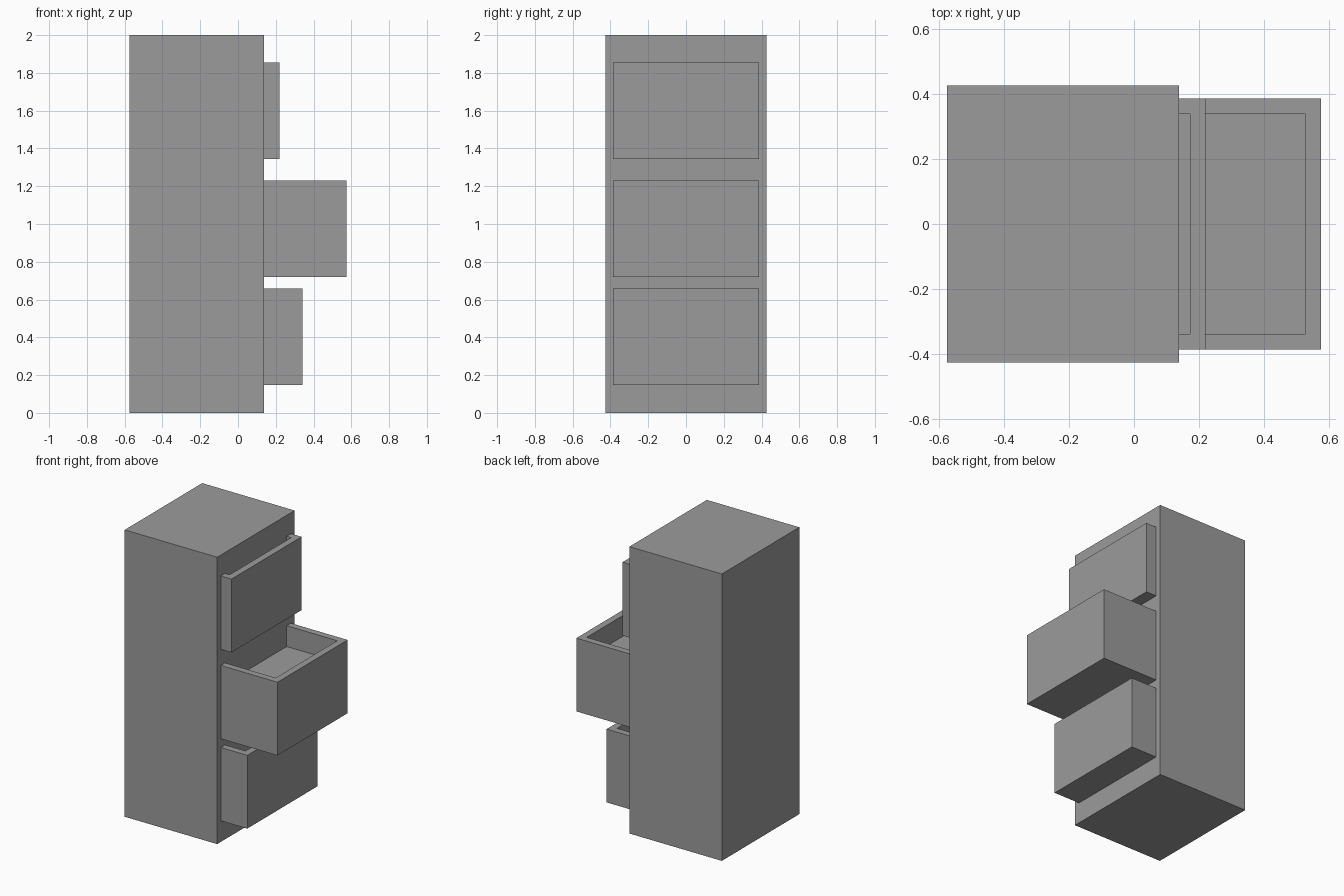
import bpy, bmesh
from mathutils import Vector

if "Cube" in bpy.data.objects:
    bpy.data.objects.remove(bpy.data.objects["Cube"])

FRONT = 0.138      # x of the cabinet's drawer side
WALL = 0.047       # drawer wall thickness
RECESS = 0.145     # depth of the drawer tray
EMBED = 0.06       # how far each drawer reaches into the cabinet

# Dark grey paint
paint = bpy.data.materials.new("dark_grey")
paint.diffuse_color = (0.33, 0.33, 0.33, 1)
paint.use_nodes = True
paint.node_tree.nodes["Principled BSDF"].inputs["Base Color"].default_value = paint.diffuse_color


def box(name, lo, hi, recess=0.0):
    """Box between two corners, optionally hollowed from the top."""
    lo, hi = Vector(lo), Vector(hi)
    bm = bmesh.new()
    bmesh.ops.create_cube(bm, size=1)
    for v in bm.verts:
        v.co = Vector([(v.co[i] + 0.5) * (hi[i] - lo[i]) + lo[i] for i in range(3)])
    bm.normal_update()
    if recess:
        top = max(bm.faces, key=lambda f: f.calc_center_median().z)
        bmesh.ops.inset_region(bm, faces=[top], thickness=WALL, use_even_offset=True)
        floor = bmesh.ops.extrude_discrete_faces(bm, faces=[top])["faces"][0]
        bmesh.ops.translate(bm, verts=floor.verts, vec=(0, 0, -recess))
    bmesh.ops.recalc_face_normals(bm, faces=bm.faces)
    mesh = bpy.data.meshes.new(name)
    bm.to_mesh(mesh)
    bm.free()
    mesh.materials.append(paint)
    obj = bpy.data.objects.new(name, mesh)
    bpy.context.collection.objects.link(obj)


# Cabinet body
box("cabinet", (-0.575, -0.4265, 0), (FRONT, 0.4265, 2))

# Drawers, each pulled out by a different amount
for name, x, z0 in (("bottom_drawer", 0.342, 0.147),
                    ("middle_drawer", 0.575, 0.719),
                    ("top_drawer", 0.22, 1.343)):
    box(name, (FRONT - EMBED, -0.386, z0), (x, 0.386, z0 + 0.511), RECESS)
